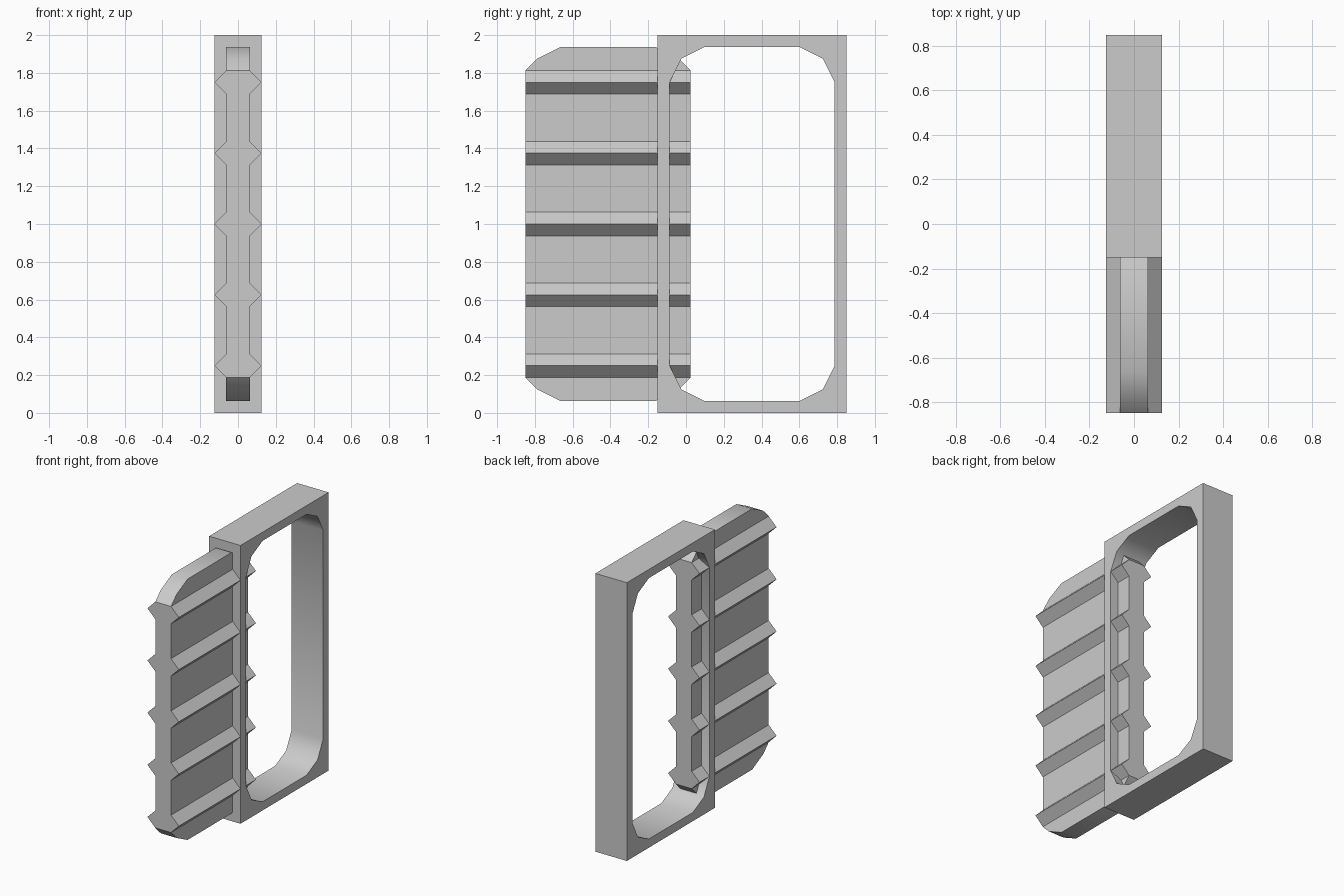
import bpy, bmesh
from mathutils import Vector

if "Cube" in bpy.data.objects:
    bpy.data.objects.remove(bpy.data.objects["Cube"])


def prism(bm, loops, to_3d, depth):
    """Fill 2D outlines (outer first, then holes) and extrude them by depth."""
    edges = []
    for pts in loops:
        vs = [bm.verts.new(to_3d(a, b)) for a, b in pts]
        edges += [bm.edges.new((vs[i], vs[(i + 1) % len(vs)])) for i in range(len(vs))]
    res = bmesh.ops.triangle_fill(bm, use_beauty=True, use_dissolve=False, edges=edges)
    faces = [g for g in res["geom"] if isinstance(g, bmesh.types.BMFace)]
    if len(loops) == 1:  # simple outline: one clean n-gon
        faces = bmesh.ops.dissolve_faces(bm, faces=faces)["region"]
    ext = bmesh.ops.extrude_face_region(bm, geom=faces, use_keep_orig=True)
    verts = [g for g in ext["geom"] if isinstance(g, bmesh.types.BMVert)]
    bmesh.ops.translate(bm, verts=verts, vec=Vector(depth))


def finish(name, bm):
    bmesh.ops.recalc_face_normals(bm, faces=bm.faces[:])
    me = bpy.data.meshes.new(name)
    bm.to_mesh(me)
    bm.free()
    ob = bpy.data.objects.new(name, me)
    bpy.context.collection.objects.link(ob)
    bpy.ops.object.select_all(action='DESELECT')
    ob.select_set(True)
    bpy.context.view_layer.objects.active = ob
    bpy.ops.object.shade_smooth_by_angle(angle=0.7)


def mirrored_outline(corner, cy, cz):
    """Repeat one corner's offsets around all four quadrants."""
    out = []
    for sy, sz in ((1, 1), (-1, 1), (-1, -1), (1, -1)):
        pts = corner if sy * sz > 0 else corner[::-1]
        out += [(cy + sy * y, cz + sz * z) for y, z in pts]
    return out


# Frame with a chamfered opening
bm = bmesh.new()
outer = mirrored_outline([(0.5, 1.0)], 0.35, 1)
hole = mirrored_outline([(0.4375, 0.75), (0.375, 0.875), (0.25, 0.9375)], 0.35, 1)
prism(bm, [outer, hole], lambda y, z: (-0.125, y, z), (0.25, 0, 0))
finish("frame", bm)

# Ribbed plate sliding through the frame
Y0, Y1, T, R = -0.85, 0.025, 0.0625, 0.0625
ZB, ZT = 0.1875, 1.8125
bm = bmesh.new()
right = []
for i in range(5):
    z = 0.25 + 0.375 * i
    right += [(T, z - R), (2 * T, z), (T, z + R)]
profile = right + [(-x, z) for x, z in reversed(right)]
prism(bm, [profile], lambda x, z: (x, Y0, z), (0, Y1 - Y0, 0))

# Chamfered top and bottom ends of the plate
for base, s in ((ZT, 1), (ZB, -1)):
    cap = [(Y0, base), (Y0 + 0.0625, base + s * 0.0625), (Y0 + 0.1875, base + s * 0.125),
           (Y1 - 0.1875, base + s * 0.125), (Y1 - 0.0625, base + s * 0.0625), (Y1, base)]
    prism(bm, [cap], lambda y, z: (-T, y, z), (2 * T, 0, 0))
bmesh.ops.remove_doubles(bm, verts=bm.verts[:], dist=1e-4)
inner = [f for f in bm.faces
         if any(all(abs(v.co.z - h) < 1e-4 for v in f.verts) for h in (ZB, ZT))]
bmesh.ops.delete(bm, geom=inner, context='FACES_ONLY')
finish("ribbed_plate", bm)
